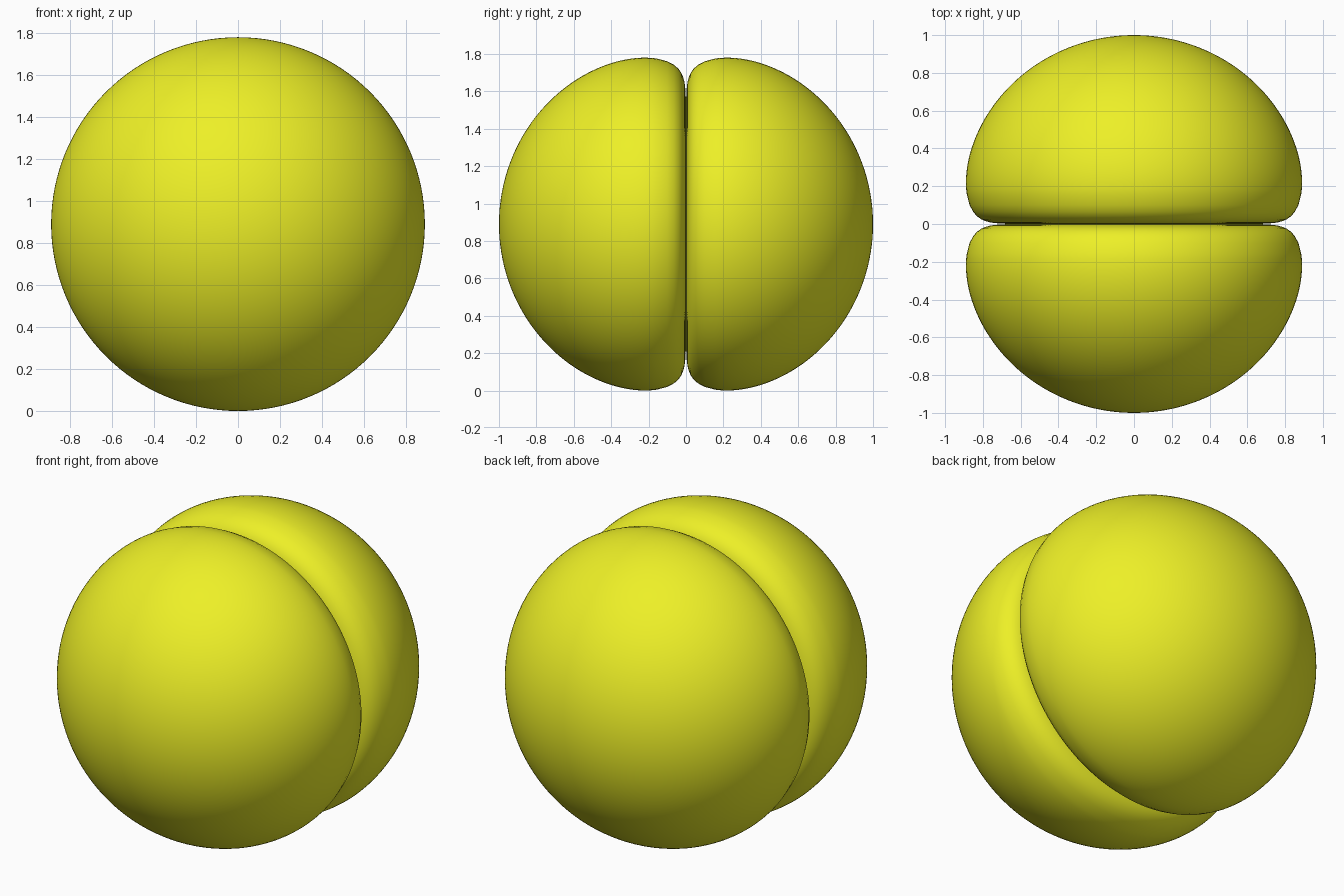
import bpy, bmesh, math
from mathutils import Vector

if "Cube" in bpy.data.objects:
    bpy.data.objects.remove(bpy.data.objects["Cube"])

K = 0.061        # flatness of the lobe: r = cos(angle)^K
CENTRE_Z = 0.89
GAP = 0.001

mat = bpy.data.materials.new("yellow")
mat.diffuse_color = (0.85, 0.87, 0.02, 1)
mat.use_nodes = True
mat.node_tree.nodes["Principled BSDF"].inputs["Base Color"].default_value = mat.diffuse_color


def lobe_profile():
    # dome from the outer tip round to the rim
    pts = []
    for i in range(49):
        a = math.radians(80 * i / 48)
        r = math.cos(a) ** K
        pts.append((r * math.sin(a), r * math.cos(a)))
    # rounded rim flattening into the inner face
    r_end = math.cos(math.radians(80)) ** K
    for i in range(1, 41):
        r = r_end * (1 - i / 40)
        c = r ** (1 / K)
        pts.append((r * math.sqrt(1 - c * c), max(r * c, GAP)))
    return pts


def make_lobe(name, side):
    bm = bmesh.new()
    verts = [bm.verts.new((p, side * y, 0)) for p, y in lobe_profile()]
    edges = [bm.edges.new(e) for e in zip(verts, verts[1:])]
    bmesh.ops.spin(bm, geom=verts + edges, cent=(0, 0, 0), axis=(0, 1, 0),
                   angle=2 * math.pi, steps=128, use_duplicate=False)
    bmesh.ops.remove_doubles(bm, verts=bm.verts, dist=0.00005)
    bmesh.ops.translate(bm, verts=bm.verts, vec=Vector((0, 0, CENTRE_Z)))
    bmesh.ops.recalc_face_normals(bm, faces=bm.faces)
    for f in bm.faces:
        f.smooth = True
    me = bpy.data.meshes.new(name)
    bm.to_mesh(me)
    bm.free()
    me.materials.append(mat)
    ob = bpy.data.objects.new(name, me)
    bpy.context.collection.objects.link(ob)


# two mirrored lobes, face to face
make_lobe("front_lobe", -1)
make_lobe("back_lobe", 1)
